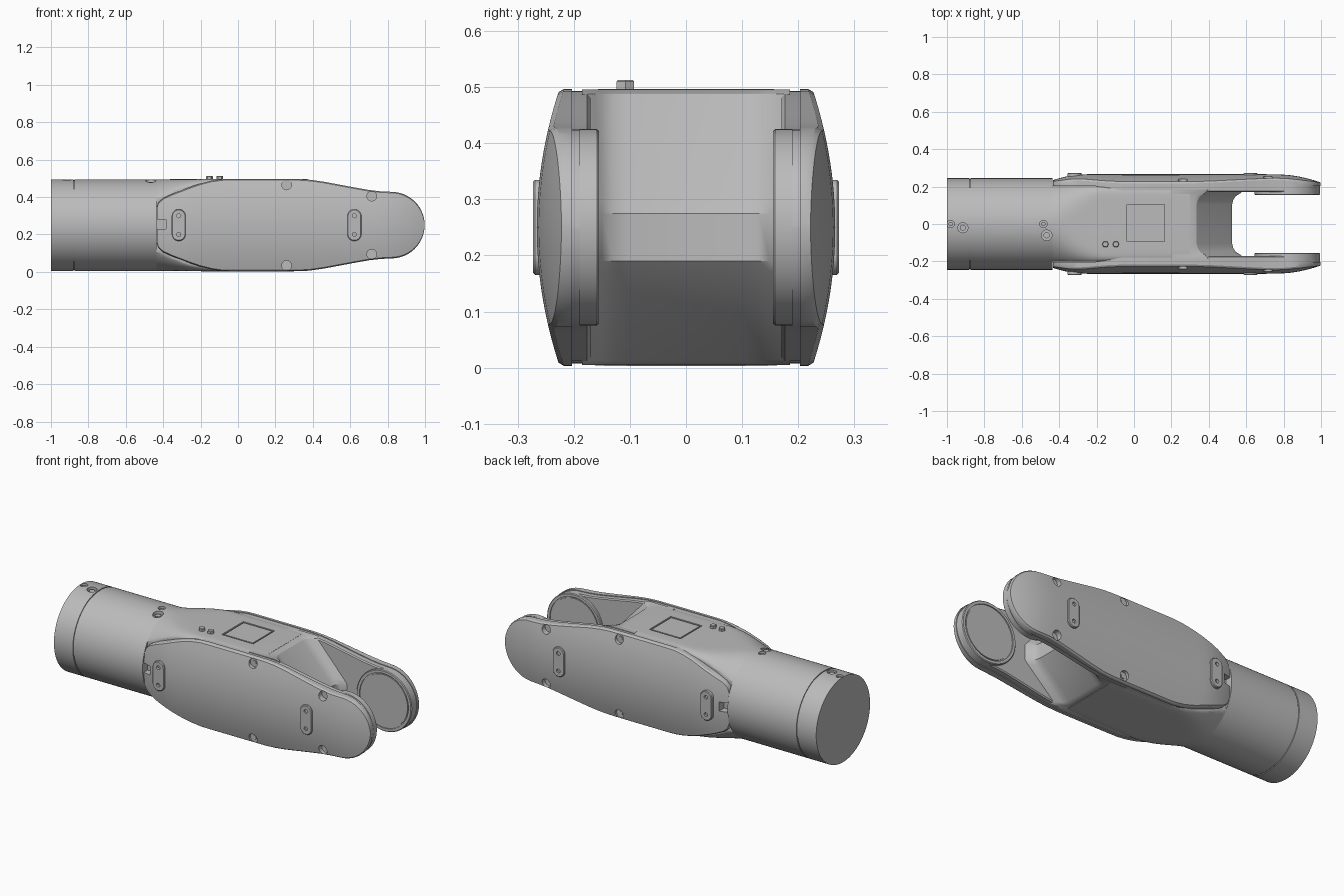
import bpy, bmesh, math
from mathutils import Matrix, Vector

old = bpy.data.objects.get("Cube")
if old:
    bpy.data.objects.remove(old, do_unlink=True)

grey = bpy.data.materials.new("satin grey")
grey.use_nodes = True
GREY = (0.5, 0.5, 0.5, 1)
grey.diffuse_color = GREY
grey.node_tree.nodes["Principled BSDF"].inputs["Base Color"].default_value = GREY

CZ = 0.25  # height of the centre line


def finish(name, bm, angle=30):
    bmesh.ops.recalc_face_normals(bm, faces=bm.faces)
    me = bpy.data.meshes.new(name)
    bm.to_mesh(me)
    bm.free()
    ob = bpy.data.objects.new(name, me)
    bpy.context.collection.objects.link(ob)
    me.materials.append(grey)
    smooth(ob, angle)
    return ob


def smooth(ob, angle=30):
    bpy.ops.object.select_all(action='DESELECT')
    ob.select_set(True)
    bpy.context.view_layer.objects.active = ob
    bpy.ops.object.shade_smooth_by_angle(angle=math.radians(angle))


def loft(name, rings, angle=30):
    """Skin closed rings of equal length and cap both ends."""
    bm = bmesh.new()
    vr = [[bm.verts.new(p) for p in r] for r in rings]
    n = len(vr[0])
    for a, b in zip(vr, vr[1:]):
        for i in range(n):
            bm.faces.new((a[i], a[(i + 1) % n], b[(i + 1) % n], b[i]))
    bm.faces.new(vr[0])
    bm.faces.new(vr[-1])
    return finish(name, bm, angle)


def disc(name, centre, axis, steps, seg=48):
    """Turned part: steps are (distance along axis, radius)."""
    rot = Vector(axis).to_track_quat('Z', 'Y').to_matrix()
    rings = []
    for d, r in steps:
        ring = []
        for i in range(seg):
            a = 2 * math.pi * i / seg
            ring.append(Vector(centre) + rot @ Vector((r * math.cos(a), r * math.sin(a), d)))
        rings.append(ring)
    return loft(name, rings)


def box(name, lo, hi):
    bm = bmesh.new()
    size = [b - a for a, b in zip(lo, hi)]
    mid = [(a + b) / 2 for a, b in zip(lo, hi)]
    bmesh.ops.create_cube(bm, size=1, matrix=Matrix.Translation(mid) @ Matrix.Diagonal((*size, 1)))
    return finish(name, bm)


def stadium(name, x, z, w, h, y_rings):
    """Upright rounded pad; y_rings are (y, inset)."""
    rings = []
    for y, inset in y_rings:
        r = w / 2 - inset
        ring = []
        for i in range(32):
            a = 2 * math.pi * (i + 0.5) / 32
            off = (h - w) / 2 * (1 if math.sin(a) > 0 else -1)
            ring.append((x + r * math.cos(a), y, z + off + r * math.sin(a)))
        rings.append(ring)
    return loft(name, rings)


def cut(target, cutter):
    mod = target.modifiers.new("cut", 'BOOLEAN')
    mod.operation = 'DIFFERENCE'
    mod.solver = 'EXACT'
    mod.object = cutter
    bpy.ops.object.select_all(action='DESELECT')
    target.select_set(True)
    bpy.context.view_layer.objects.active = target
    bpy.ops.object.modifier_apply(modifier=mod.name)
    bpy.data.objects.remove(cutter, do_unlink=True)


# Round rear tube with a seam near its end cap
R = 0.245
tube = disc("rear_tube", (0, 0, CZ), (1, 0, 0),
            [(-1.0, R), (-0.88, R), (-0.88, R - 0.005), (-0.874, R - 0.005),
             (-0.874, R), (-0.436, R)], 96)


# Main housing: clipped circle blending into a rounded box
def section(x, t):
    n = 2 * (6 ** t)
    ring = []
    for i in range(96):
        a = 2 * math.pi * (i + 0.5) / 96
        c, s = math.cos(a), math.sin(a)
        hy = R + (0.206 - R) * t
        y = math.copysign(hy * abs(c) ** (2 / n), c)
        z = math.copysign((R + 0.002 * t) * abs(s) ** (2 / n), s)
        ring.append((x, max(-0.2, min(0.2, y)), CZ + z))
    return ring


housing = loft("main_housing", [section(-0.437 + 0.277 * k / 8, (k / 8) ** 1.3) for k in range(9)]
               + [section(0.3, 1)])

# Wedge nose between the arms, filleted into them
nose = []
for y, dx in [(-0.185, 0.06), (-0.165, 0.045), (-0.15, 0.02), (-0.13, 0.006), (-0.105, 0)]:
    nose.append((y, dx))
nose += [(-y, dx) for y, dx in reversed(nose)]
side = [(0.2, 0.496), (0.31, 0.496), (0.335, 0.488), (0.505, 0.30), (0.525, 0.275), (0.525, 0.19),
        (0.505, 0.17), (0.335, 0.014), (0.31, 0.005), (0.2, 0.005)]
loft("wedge_nose", [[(x + (dx if x > 0.25 else 0), y, z) for x, z in side] for y, dx in nose])

# Half height of the arms along x
OUT = [(-0.434, 0.095), (-0.425, 0.122), (-0.40, 0.145), (-0.35, 0.168), (-0.3, 0.187), (-0.25, 0.206),
       (-0.2, 0.223), (-0.14, 0.238), (-0.08, 0.246), (-0.03, 0.247), (0.1, 0.247), (0.22, 0.247),
       (0.33, 0.246), (0.39, 0.242), (0.46, 0.232), (0.54, 0.217), (0.62, 0.202), (0.70, 0.188),
       (0.76, 0.181), (0.82, 0.178)]
for k in range(1, 13):
    a = math.radians(88) * k / 12
    OUT.append((0.82 + 0.178 * math.sin(a), 0.178 * math.cos(a)))


def outer(x, dz):
    drop = 0.03 * (max(0, -0.25 - x) / 0.18) ** 2 + 0.045 * (max(0, x - 0.75) / 0.25) ** 2
    return 0.266 - 0.04 * (dz / 0.245) ** 2 - drop


for s, tag in ((1, "left"), (-1, "right")):
    # Inner arm
    rings = []
    for x, h in OUT:
        if x > -0.21:
            h -= 0.004
            rings.append([(x - 0.003, s * y, CZ + z) for y, z in
                          ((0.17, -h + 0.006), (0.176, -h), (0.206, -h),
                           (0.206, h), (0.176, h), (0.17, h - 0.006))])
    loft(tag + "_arm", rings)

    # Domed side cover
    rings = []
    for x, h in OUT:
        ring = [(x, s * 0.203, CZ + h), (x, s * 0.203, CZ - h)]
        ring.append((x, s * (max(0.205, outer(x, h) - 0.008)), CZ - h))
        for k in range(13):
            dz = (h - min(0.006, h / 4)) * (k / 6 - 1)
            ring.append((x, s * outer(x, dz), CZ + dz))
        ring.append((x, s * (max(0.205, outer(x, h) - 0.008)), CZ + h))
        rings.append(ring)
    cover = loft(tag + "_side_cover", rings)

    # Screw pockets and rear notch in the cover
    for x, dz in ((0.26, 0.215), (0.715, 0.155)):
        for v in (1, -1):
            c = (x, 0, CZ + v * dz)
            cut(cover, disc("cutter", c, (0, s, 0), [(0.222, 0.026), (0.3, 0.026)], 24))
            disc(tag + "_cover_screw", c, (0, s, 0), [(0.21, 0.013), (0.226, 0.013)], 16)
    cut(cover, stadium("cutter", -0.43, 0.255, 0.12, 0.121, [(s * 0.19, 0.034), (s * 0.3, 0.034)]))
    box_y = sorted((s * 0.19, s * 0.3))
    cut(cover, box("cutter", (-0.46, box_y[0], 0.229), (-0.385, box_y[1], 0.281)))
    smooth(cover)

    # Raised pads with two holes
    for x in (-0.317, 0.622):
        pad = stadium(tag + "_pad", x, CZ, 0.075, 0.17,
                      [(s * 0.235, 0), (s * 0.269, 0), (s * 0.273, 0.004)])
        for v in (1, -1):
            cut(pad, disc("cutter", (x, 0, CZ + v * 0.05), (0, s, 0),
                          [(0.255, 0.011), (0.3, 0.011)], 16))
        smooth(pad)

    # Inner pivot disc with a ring groove
    disc(tag + "_pivot_disc", (0.82, 0, CZ), (0, s, 0),
         [(0.19, 0.175), (0.159, 0.175), (0.155, 0.171), (0.155, 0.156), (0.161, 0.156),
          (0.161, 0.150), (0.156, 0.150)], 64)

# Square inset panel on top
cut(housing, box("cutter", (-0.038, -0.093, 0.488), (0.162, 0.103, 0.55)))
box("top_panel", (-0.029, -0.084, 0.48), (0.153, 0.094, 0.496))
smooth(housing)

# Two hexagonal bolts on top
for x in (-0.153, -0.097):
    disc("top_bolt", (x, -0.108, 0), (0, 0, 1), [(0.48, 0.018), (0.51, 0.018), (0.513, 0.015)], 6)

# Screw recesses in the tube
for x, y, r in ((-0.915, -0.02, 0.027), (-0.98, 0.0, 0.02), (-0.485, 0.0, 0.02), (-0.467, -0.06, 0.028)):
    top = CZ + math.sqrt(R * R - y * y)
    cut(tube, disc("cutter", (x, y, 0), (0, 0, 1), [(top - 0.02, r), (top + 0.05, r)], 24))
    disc("tube_screw", (x, y, 0), (0, 0, 1), [(top - 0.03, r * 0.6), (top - 0.008, r * 0.6)], 16)
smooth(tube)
